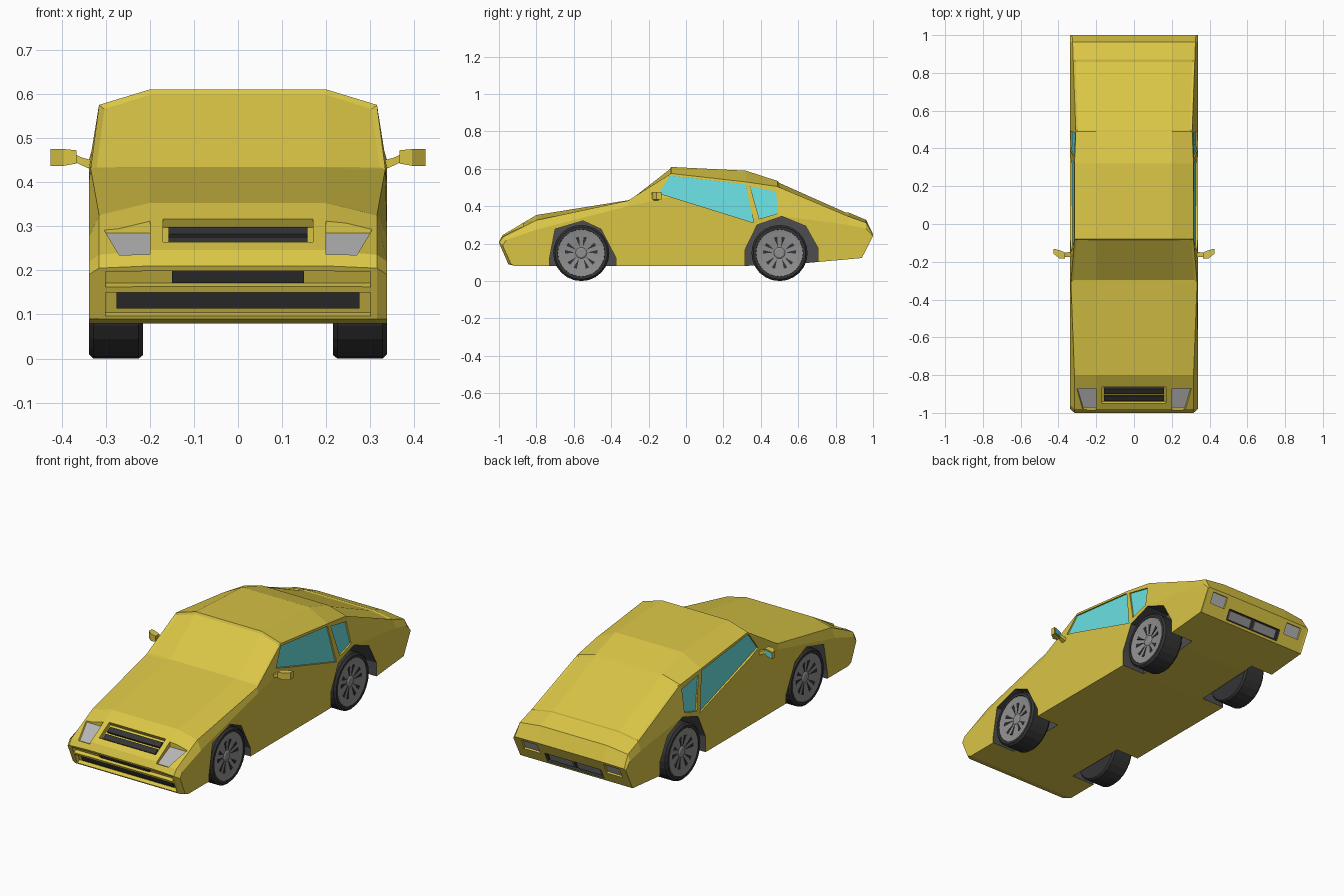
import bpy, bmesh
from math import cos, sin, pi, radians, hypot
from mathutils import Vector
from mathutils.bvhtree import BVHTree

if "Cube" in bpy.data.objects:
    bpy.data.objects.remove(bpy.data.objects["Cube"])


def material(name, *rgb):
    m = bpy.data.materials.new(name)
    m.diffuse_color = (*rgb, 1)
    m.use_nodes = True
    m.node_tree.nodes["Principled BSDF"].inputs["Base Color"].default_value = m.diffuse_color
    return m


PALETTE = [material("yellow_paint", .70, .56, .06), material("black_trim", .035, .035, .037),
           material("cyan_glass", .14, .73, .74), material("lamp_grey", .47, .47, .47),
           material("arch_grey", .075, .075, .08), material("rim_grey", .28, .28, .28)]
PAINT, BLACK, GLASS, LAMP, ARCH, RIM = range(6)


def loft(bm, loops):
    """Skin a row of equal loops and cap both ends; returns caps first, then sides."""
    rings = [[bm.verts.new(p) for p in loop] for loop in loops]
    n = len(rings[0])
    faces = [bm.faces.new(rings[0]), bm.faces.new(rings[-1])]
    for a, b in zip(rings, rings[1:]):
        for i in range(n):
            j = (i + 1) % n
            faces.append(bm.faces.new((a[i], a[j], b[j], b[i])))
    return faces


def make(name, solids, mat, cutter=False, floor=None, insets=()):
    """Object from lofted solids; cutters carry all slots so cut faces keep colour."""
    bm = bmesh.new()
    for loops in solids:
        faces = loft(bm, loops)
        if cutter:
            for f in faces:
                f.material_index = mat
        if floor:
            faces[floor[0]].material_index = floor[1]
    bm.normal_update()
    bmesh.ops.recalc_face_normals(bm, faces=bm.faces[:])
    for region in insets:
        picked = [faces[i] for i in region]
        bmesh.ops.inset_region(bm, faces=picked, thickness=.012, depth=-.006, use_even_offset=True)
        for f in picked:
            f.material_index = GLASS
    me = bpy.data.meshes.new(name)
    bm.to_mesh(me)
    bm.free()
    for m in (PALETTE if cutter else [PALETTE[mat]]):
        me.materials.append(m)
    ob = bpy.data.objects.new(name, me)
    bpy.context.collection.objects.link(ob)
    return ob


def flip(loops):
    return [[(-x, y, z) for x, y, z in loop] for loop in loops]


def both(loops):
    return [loops, flip(loops)]


def prism(yz, x0, x1):
    return [[(x, y, z) for y, z in yz] for x in (x0, x1)]


def slab(line, z0, z1, x0, x1, d_in, d_out):
    """Bar along x lying on the sloped profile line, from d_in below to d_out above it."""
    (ya, za), (yb, zb) = line
    p = [(ya + (yb - ya) * (z - za) / (zb - za), z) for z in (z0, z1)]
    dy, dz = p[1][0] - p[0][0], p[1][1] - p[0][1]
    ny, nz = -dz / hypot(dy, dz), dy / hypot(dy, dz)
    yz = [(p[i][0] + ny * d, p[i][1] + nz * d) for i, d in ((0, -d_in), (1, -d_in), (1, d_out), (0, d_out))]
    return prism(yz, x0, x1)


# Body: y, centre height, shoulder half-width, shoulder height, belt height, belt setback
ROWS = [(-.91, .08, .31, .08, .08, 0), (-.95, .09, .315, .09, .09, .015),
        (-1.0, .21, .315, .205, .19, .02), (-.98, .246, .315, .235, .22, .02),
        (-.80, .353, .315, .325, .275, 0), (-.31, .432, .334, .430, .40, 0),
        (-.08, .610, .315, .575, .45, 0), (.32, .590, .315, .53, .33, 0),
        (.49, .535, .308, .505, .35, 0), (.87, .366, .322, .345, .30, 0),
        (.963, .327, .325, .312, .28, 0), (1.0, .25, .328, .248, .24, 0),
        (.94, .123, .328, .123, .123, 0), (.64, .096, .31, .096, .096, 0),
        (.30, .08, .31, .08, .08, 0)]
half = [[(.338, y + d, zb) for y, zt, xs, zs, zb, d in ROWS],
        [(xs, y, zs) for y, zt, xs, zs, zb, d in ROWS],
        [(.2, y, zt) for y, zt, xs, zs, zb, d in ROWS]]
loops = half + flip(half)[::-1]
screens = [[2 + strip * len(ROWS) + row for strip in (1, 2, 3)] for row in (5, 8)]
body = make("body", [loops], PAINT, insets=screens)
body.data.materials.clear()
for m in PALETTE:
    body.data.materials.append(m)
tree = BVHTree.FromPolygons([v.co for v in body.data.vertices], [p.vertices[:] for p in body.data.polygons])

cutters = []


def cut(name, solids, mat=PAINT, floor=None):
    cutters.append(make(name, solids, mat, True, floor))


# Wheel arches
cut("front_arch_cutter", both(prism([(-.73, .05), (-.73, .12), (-.70, .278), (-.55, .322), (-.455, .278),
                                     (-.375, .125), (-.375, .05)], .2, .37)), ARCH)
cut("rear_arch_cutter", both(prism([(.315, .05), (.315, .166), (.38, .30), (.513, .346), (.64, .294),
                                    (.706, .176), (.706, .05)], .2, .37)), ARCH)

# Side windows, recessed into the body side
for name, outline in (("door_window", [(-.145, .47), (.362, .312), (.318, .518), (-.085, .563)]),
                      ("quarter_window", [(.392, .332), (.492, .362), (.482, .478), (.343, .507)])):
    base = []
    for y, z in outline:
        hit = tree.ray_cast(Vector((1, y, z)), Vector((-1, 0, 0)))[0]
        base.append((hit.x if hit else .33, y, z))
    pane = [[(x + d, y, z) for x, y, z in base] for d in (-.008, .05)]
    cut(name + "_cutter", both(pane), PAINT, (0, GLASS))

# Headlight pockets with lamp floor
yz = [(-.87, .285), (-.975, .2325), (-1.03, .25), (-1.0, .36), (-.87, .36)]
lamp = [[(.2, y, z) for y, z in yz], [(.268 + (z - .2325) * .6, y, z) for y, z in yz]]
cut("headlight_cutter", both(lamp), PAINT, (2, LAMP))

# Recesses in nose and tail
HOOD = ((-.98, .246), (-.80, .353))
NOSE = ((-.95, .09), (-1.0, .21))
TAIL = ((1.0, .25), (.94, .123))
cut("hood_grille_cutter", [slab(HOOD, .264, .316, -.17, .17, .022, .04)])
cut("bumper_groove_cutter", [slab(NOSE, .163, .198, -.30, .30, .02, .04)])
cut("intake_cutter", [slab(NOSE, .096, .15, -.30, .30, .022, .04)])
cut("tail_light_cutter", both(slab(TAIL, .235, .18, .2, .295, .01, .04)), PAINT, (2, LAMP))
cut("rear_plate_cutter", [slab(TAIL, .19, .135, -.17, .17, .015, .04)], BLACK)

for c in cutters:
    mod = body.modifiers.new(c.name, 'BOOLEAN')
    mod.operation, mod.solver, mod.object = 'DIFFERENCE', 'EXACT', c
    bpy.context.view_layer.objects.active = body
    bpy.ops.object.modifier_apply(modifier=mod.name)
for c in cutters:
    bpy.data.objects.remove(c)

# Grille bars and intake panels
make("hood_grille", [slab(HOOD, a, b, -.158, .158, .024, -.010) for a, b in ((.268, .284), (.291, .307))], BLACK)
make("bumper_grille", [slab(NOSE, .167, .196, -.15, .15, .022, -.012)], BLACK)
make("lower_intake", [slab(NOSE, .108, .148, -.275, .275, .024, -.014)], BLACK)
make("rear_plates", both(slab(TAIL, .184, .141, .012, .155, .017, -.008)), RIM)


# Wheels
def ring(x, r, cy, n=24):
    return [(x, cy + r * cos(2 * pi * i / n), .15 + r * sin(2 * pi * i / n)) for i in range(n)]


def slot(angle, cy):
    pts = [(.034, 0), (.088, -.11), (.088, .11)]
    return [[(.324 + (r - .03) * .118 + d, cy + r * cos(angle + a), .15 + r * sin(angle + a)) for r, a in pts]
            for d in (.0025, -.01)]


for end, cy in (("front", -.56), ("rear", .50)):
    for side, mirror in (("right", lambda s: s), ("left", flip)):
        tag = f"{end}_{side}_"
        tyre = [ring(x, r, cy) for x, r in ((.215, .142), (.225, .15), (.328, .15), (.338, .14), (.338, .126), (.322, .12))]
        rim = [ring(x, r, cy) for x, r in ((.30, .127), (.336, .127), (.334, .115), (.324, .03), (.329, .022))]
        slots = [slot(radians(90 + 72 * k + o), cy) for k in range(5) for o in (-14, 14)]
        make(tag + "tyre", [mirror(tyre)], BLACK)
        make(tag + "rim", [mirror(rim)], RIM)
        make(tag + "rim_slots", [mirror(s) for s in slots], BLACK)


# Door mirrors
def rect(x, y0, y1, z0, z1):
    return [(x, y0, z0), (x, y1, z0), (x, y1, z1), (x, y0, z1)]


arm = [rect(.325, -.175, -.145, .425, .448), rect(.352, -.175, -.15, .437, .455), rect(.375, -.172, -.152, .448, .465)]
head = [rect(.366, -.184, -.152, .442, .472), rect(.395, -.182, -.142, .437, .475), rect(.425, -.158, -.132, .437, .475)]
glass = [rect(.372, -.16, -.147, .444, .469), rect(.395, -.15, -.139, .441, .471), rect(.421, -.142, -.131, .441, .471)]
make("mirror_arms", both(arm), PAINT)
make("mirror_heads", both(head), PAINT)
make("mirror_glass", both(glass), GLASS)
